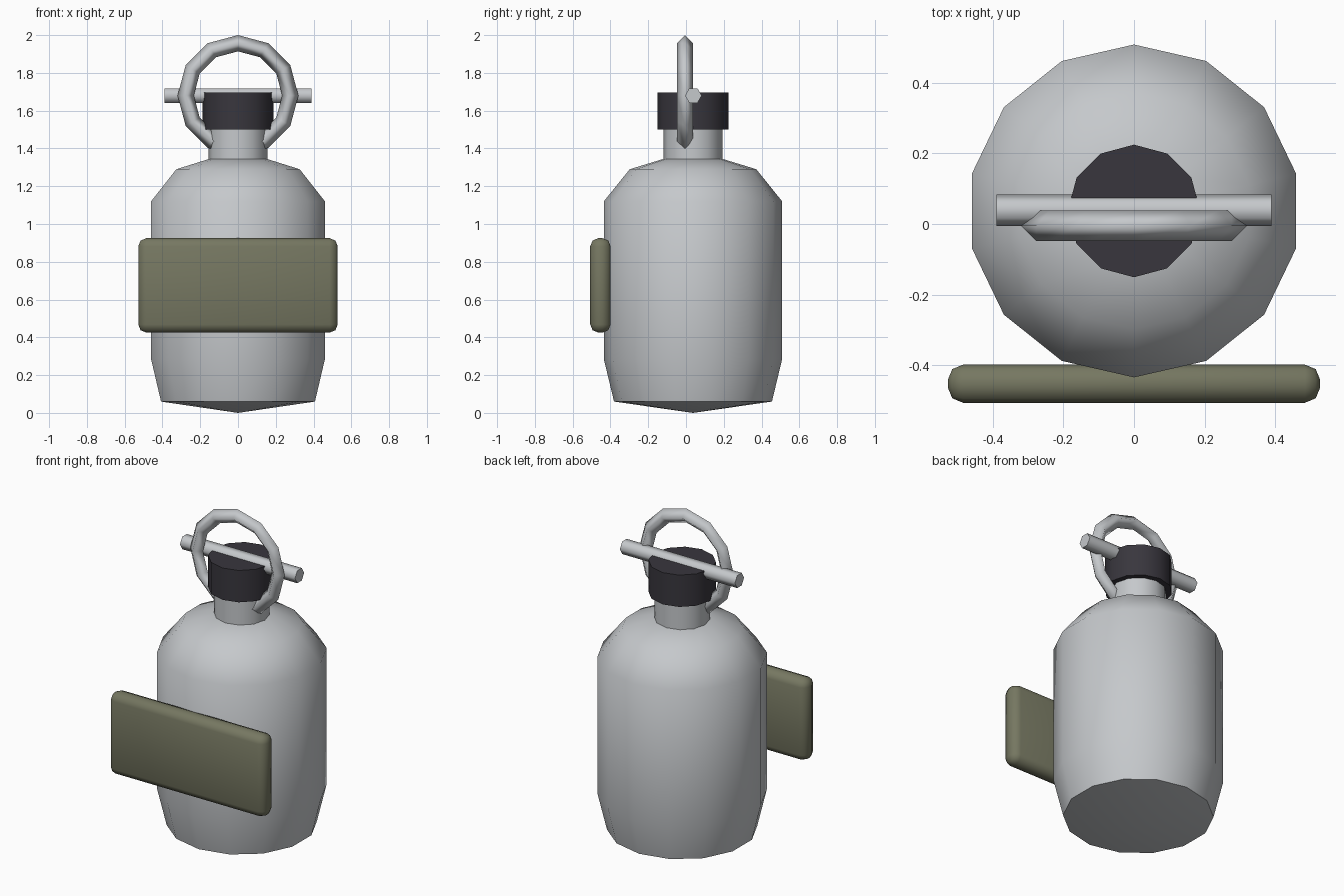
import bpy
import bmesh
from math import radians, sin, cos, pi
from mathutils import Matrix

if "Cube" in bpy.data.objects:
    bpy.data.objects.remove(bpy.data.objects["Cube"], do_unlink=True)


def material(name, rgb, metallic=0.0):
    mat = bpy.data.materials.new(name)
    mat.use_nodes = True
    mat.diffuse_color = (*rgb, 1)
    node = mat.node_tree.nodes["Principled BSDF"]
    node.inputs["Base Color"].default_value = (*rgb, 1)
    node.inputs["Roughness"].default_value = 0.6
    return mat


STEEL = material("brushed steel", (0.56, 0.58, 0.60))
BLACK = material("black plastic", (0.04, 0.037, 0.047))
OLIVE = material("olive paint", (0.18, 0.185, 0.12))
AXIS_Y = 0.037


def finish(bm, name, mat, angle):
    bmesh.ops.recalc_face_normals(bm, faces=bm.faces)
    mesh = bpy.data.meshes.new(name)
    bm.to_mesh(mesh)
    bm.free()
    obj = bpy.data.objects.new(name, mesh)
    bpy.context.collection.objects.link(obj)
    mesh.materials.append(mat)
    bpy.ops.object.select_all(action="DESELECT")
    obj.select_set(True)
    bpy.context.view_layer.objects.active = obj
    bpy.ops.object.shade_smooth_by_angle(angle=radians(angle))
    return obj


def lathe(name, profile, sides, mat, angle=50):
    """Spin (radius, height) pairs about the bottle axis; a vertex faces the back."""
    bm = bmesh.new()
    verts = [bm.verts.new((0, AXIS_Y + r, z)) for r, z in profile]
    edges = [bm.edges.new(pair) for pair in zip(verts, verts[1:])]
    bmesh.ops.spin(bm, geom=verts + edges, cent=(0, AXIS_Y, 0), axis=(0, 0, 1),
                   angle=2 * pi, steps=sides, use_merge=True)
    bmesh.ops.remove_doubles(bm, verts=bm.verts, dist=0.0005)
    return finish(bm, name, mat, angle)


# Bottle with shallow pointed base and sloped shoulder
lathe("bottle_body", [(0, 0), (0.418, 0.06), (0.472, 0.285), (0.472, 1.12),
                      (0.335, 1.29), (0.155, 1.345), (0, 1.345)], 14, STEEL)

# Neck and screw cap
lathe("bottle_neck", [(0, 1.33), (0.155, 1.33), (0.155, 1.51), (0, 1.51)], 12, STEEL)
lathe("screw_cap", [(0, 1.5), (0.188, 1.5), (0.188, 1.695), (0, 1.695)], 12, BLACK)

# Carrying ring with a diamond cross-section
bm = bmesh.new()
loops = []
for i in range(12):
    a = i * pi / 6
    loops.append([bm.verts.new(((0.277 + 0.043 * cos(b)) * sin(a),
                                -0.005 + 0.043 * sin(b),
                                1.68 + (0.277 + 0.043 * cos(b)) * cos(a)))
                  for b in (0, pi / 2, pi, 3 * pi / 2)])
for i, loop in enumerate(loops):
    after = loops[(i + 1) % len(loops)]
    for j in range(4):
        k = (j + 1) % 4
        bm.faces.new((loop[j], loop[k], after[k], after[j]))
finish(bm, "carrying_ring", STEEL, 180)

# Hexagonal cross pin through the cap
bm = bmesh.new()
pose = (Matrix.Translation((0, 0.039, 1.68)) @ Matrix.Rotation(pi / 2, 4, "Y"))
bmesh.ops.create_cone(bm, cap_ends=True, segments=6, radius1=0.044, radius2=0.044,
                      depth=0.78, matrix=pose)
finish(bm, "cross_pin", STEEL, 65)

# Rounded plate on the front
bm = bmesh.new()
bmesh.ops.create_cube(bm, size=1, matrix=Matrix.Translation((0, -0.453, 0.675))
                      @ Matrix.Diagonal((1.056, 0.108, 0.5, 1)))
bmesh.ops.bevel(bm, geom=bm.edges[:], offset=0.043, segments=2, profile=0.5,
                affect="EDGES")
finish(bm, "front_plate", OLIVE, 50)
